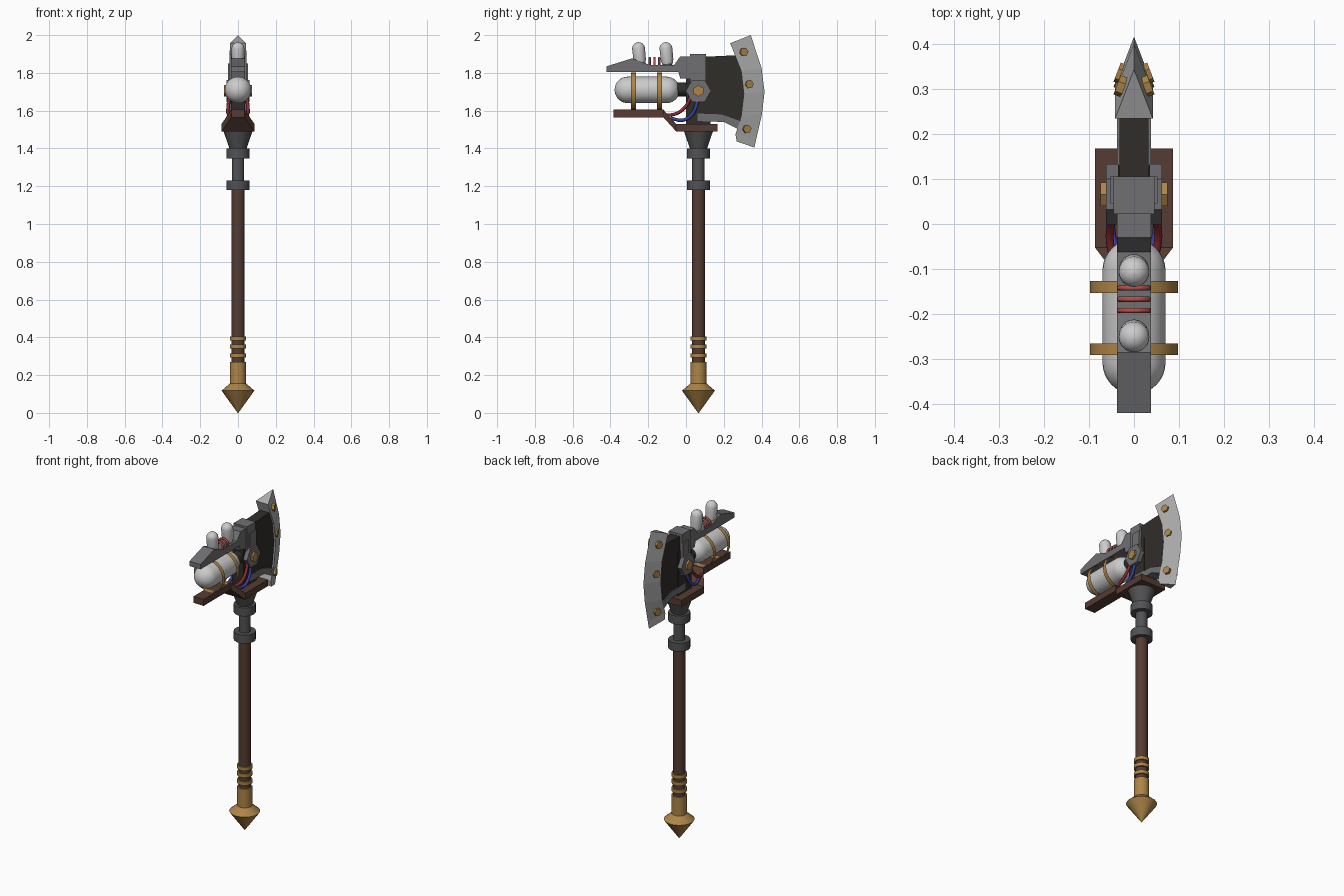
import bpy, bmesh, math
from mathutils import Vector, Matrix

if "Cube" in bpy.data.objects:
    bpy.data.objects.remove(bpy.data.objects["Cube"])

AX = 0.066  # y of the shaft axis


def mat(name, c):
    m = bpy.data.materials.new(name)
    m.diffuse_color = (*c, 1)
    m.use_nodes = True
    m.node_tree.nodes["Principled BSDF"].inputs["Base Color"].default_value = m.diffuse_color
    return m


BROWN = mat("brown", (0.09, 0.045, 0.032))
GOLD = mat("gold", (0.42, 0.235, 0.065))
DARK = mat("dark", (0.03, 0.026, 0.022))
IRON = mat("iron", (0.085, 0.085, 0.09))
STEEL = mat("steel", (0.16, 0.16, 0.17))
SILVER = mat("silver", (0.42, 0.42, 0.42))
WHITE = mat("white", (0.58, 0.58, 0.58))
RED = mat("red", (0.45, 0.08, 0.07))
WIRE_RED = mat("wire_red", (0.25, 0.025, 0.03))
BLUE = mat("blue", (0.04, 0.05, 0.32))


def finish(name, bm, m, smooth=False):
    bmesh.ops.recalc_face_normals(bm, faces=bm.faces[:])
    me = bpy.data.meshes.new(name)
    bm.to_mesh(me)
    bm.free()
    ob = bpy.data.objects.new(name, me)
    bpy.context.collection.objects.link(ob)
    me.materials.append(m)
    if smooth:
        bpy.ops.object.select_all(action='DESELECT')
        ob.select_set(True)
        bpy.context.view_layer.objects.active = ob
        bpy.ops.object.shade_smooth_by_angle(angle=math.radians(35))
    return ob


def loft(name, rings, m, smooth=False, caps=True):
    """Skin a list of closed rings that share a point count."""
    bm = bmesh.new()
    vs = [[bm.verts.new(p) for p in r] for r in rings]
    n = len(vs[0])
    for a, b in zip(vs, vs[1:]):
        for i in range(n):
            j = (i + 1) % n
            bm.faces.new((a[i], a[j], b[j], b[i]))
    if caps:
        bm.faces.new(vs[0])
        bm.faces.new(vs[-1])
    bmesh.ops.remove_doubles(bm, verts=bm.verts[:], dist=1e-5)
    return finish(name, bm, m, smooth)


def plate(name, yz, half, m, centre=0):
    """Side profile in y,z extruded across x."""
    return loft(name, [[(centre + s * half, y, z) for y, z in yz] for s in (-1, 1)], m)


def box(name, y0, y1, z0, z1, half, m):
    return plate(name, [(y0, z0), (y1, z0), (y1, z1), (y0, z1)], half, m)


def lathe(name, prof, m, at=(0, AX, 0), axis=(0, 0, 1), segs=20, caps=True, smooth=True, turn=0):
    """Profile of (radius, height) turned about an axis."""
    M = Matrix.Translation(at) @ Vector((0, 0, 1)).rotation_difference(Vector(axis)).to_matrix().to_4x4()
    ang = [turn + 2 * math.pi * i / segs for i in range(segs)]
    return loft(name, [[M @ Vector((r * math.cos(a), r * math.sin(a), h)) for a in ang]
                       for r, h in prof], m, smooth, caps)


def capsule(r, h, n=6):
    q = [math.pi / 2 * (i + 0.08) / (n + 0.08) for i in range(n + 1)]
    return [(r * math.sin(a), r - r * math.cos(a)) for a in q] + \
           [(r * math.sin(a), h - r + r * math.cos(a)) for a in reversed(q)]


def tube(name, pts, r, m, cyclic=False):
    cu = bpy.data.curves.new(name, 'CURVE')
    cu.dimensions = '3D'
    cu.bevel_depth, cu.bevel_resolution, cu.resolution_u = r, 2, 5
    sp = cu.splines.new('BEZIER')
    sp.bezier_points.add(len(pts) - 1)
    for b, p in zip(sp.bezier_points, pts):
        b.co = p
        b.handle_left_type = b.handle_right_type = 'AUTO'
    sp.use_cyclic_u = cyclic
    cu.use_fill_caps = True
    ob = bpy.data.objects.new(name, cu)
    bpy.context.collection.objects.link(ob)
    cu.materials.append(m)


# Shaft, pommel and grip rings
lathe("shaft", [(0.035, 0.25), (0.035, 1.2)], BROWN)
lathe("pommel", [(0.002, 0.0), (0.087, 0.118), (0.043, 0.155), (0.043, 0.27)], GOLD)
for i, z in enumerate((0.304, 0.352, 0.394)):
    lathe(f"grip_ring_{i}", [(0.043, z - 0.011), (0.043, z + 0.011)], GOLD)

# Iron neck with two collars and a flared socket
lathe("neck", [(0.033, 1.18), (0.033, 1.4)], IRON)
for i, z in enumerate((1.205, 1.373)):
    lathe(f"collar_{i}", [(0.062, z - 0.026), (0.062, z + 0.026)], IRON)
lathe("socket", [(0.042, 1.39), (0.078, 1.495)], IRON)

# Wooden bracket, widening over the socket
loft("bracket", [[(-w, y, a), (w, y, a), (w, y, b), (-w, y, b)] for y, a, b, w in (
    (-0.385, 1.565, 1.605, 0.035), (-0.12, 1.565, 1.605, 0.035),
    (-0.052, 1.49, 1.53, 0.087), (0.168, 1.49, 1.53, 0.087))], BROWN)

# Gas tank, its strap bands and connector
lathe("tank", capsule(0.07, 0.345, 8), WHITE, at=(0, -0.378, 1.71), axis=(0, 1, 0), segs=28)
for i, y in enumerate((-0.278, -0.14)):
    lathe(f"tank_band_{i}", [(0.098, -0.013), (0.098, 0.013)], GOLD, at=(0, y, 1.704),
          axis=(0, 1, 0), segs=24, caps=False)
lathe("tank_connector", [(0.037, -0.06), (0.037, 0.05)], DARK, at=(0, 0, 1.712), axis=(0, 1, 0))

# Top rail with valve capsules and coils
plate("top_rail", [(-0.42, 1.805), (-0.04, 1.805), (-0.03, 1.77), (0.03, 1.77), (0.03, 1.888),
                   (-0.03, 1.888), (-0.062, 1.843), (-0.195, 1.843), (-0.285, 1.877),
                   (-0.42, 1.835)], 0.038, STEEL)
for i, y in enumerate((-0.243, -0.098)):
    tilt = (0, -0.1, 1)
    lathe(f"valve_base_{i}", [(0.026, 0), (0.026, 0.03)], IRON, at=(0, y, 1.835), axis=tilt)
    lathe(f"valve_capsule_{i}", [(0.028, 0), (0.033, 0.02)] + capsule(0.034, 0.115)[7:], WHITE,
          at=(0, y, 1.848), axis=tilt)
for i in range(3):
    y = -0.192 + 0.025 * i
    tube(f"coil_{i}", [(0.032 * math.cos(a), y, 1.85 + 0.029 * math.sin(a))
                       for a in (k * math.pi / 4 for k in range(8))], 0.006, RED, True)

# Head core: post, cap block and shoulder
box("core_post", 0.0, 0.13, 1.52, 1.80, 0.036, DARK)
box("cap_block", 0.022, 0.105, 1.74, 1.90, 0.045, STEEL)
box("cap_shoulder", 0.045, 0.105, 1.65, 1.85, 0.052, STEEL)
plate("lower_brace", [(0.06, 1.545), (0.20, 1.54), (0.28, 1.50), (0.287, 1.545),
                      (0.19, 1.58), (0.06, 1.585)], 0.038, STEEL)

# Dark blade body
plate("blade_body", [(0.09, 1.56), (0.19, 1.56), (0.29, 1.525), (0.31, 1.60), (0.32, 1.70),
                     (0.30, 1.82), (0.26, 1.893), (0.09, 1.885)], 0.032, DARK)

# Curved wedge blade: each station is inner and outer (y, z)
edge = [((0.268, 1.437), (0.362, 1.405)), ((0.262, 1.475), (0.373, 1.455)),
        ((0.292, 1.57), (0.402, 1.58)), ((0.306, 1.69), (0.416, 1.70)),
        ((0.292, 1.81), (0.400, 1.825)), ((0.234, 1.957), (0.343, 2.0))]
loft("blade", [[(-0.042, *a), (0.042, *a), (0, *b)] for a, b in edge], SILVER)

# Paired parts on both sides: hub, bolts and wires
for s, side in ((-1, "left"), (1, "right")):
    hexa = [(AX + 0.067 * math.cos(k * math.pi / 3), 1.705 + 0.067 * math.sin(k * math.pi / 3))
            for k in range(6)]
    plate(f"hub_plate_{side}", hexa, 0.014, STEEL, s * 0.048)
    bolt = [(AX + 0.03 * math.cos(k * math.pi / 3 + math.pi / 6),
             1.705 + 0.03 * math.sin(k * math.pi / 3 + math.pi / 6)) for k in range(6)]
    plate(f"hub_bolt_{side}", bolt, 0.009, GOLD, s * 0.065)
    for i, (y, z) in enumerate(((0.306, 1.91), (0.334, 1.74), (0.322, 1.503))):
        lathe(f"blade_bolt_{side}_{i}", [(0.023, -0.01), (0.023, 0.009)], GOLD,
              at=(s * 0.029, y, z), axis=(s, 0.38, 0), segs=6, smooth=False)
    tube(f"red_wire_{side}", [(s * 0.045, 0.03, 1.69), (s * 0.052, 0.0, 1.625),
                              (s * 0.052, -0.05, 1.585), (s * 0.03, -0.12, 1.575)], 0.009, WIRE_RED)
    tube(f"blue_wire_{side}", [(s * 0.045, 0.066, 1.67), (s * 0.05, 0.035, 1.585),
                               (s * 0.05, -0.015, 1.55), (s * 0.035, -0.08, 1.56)], 0.009, BLUE)
